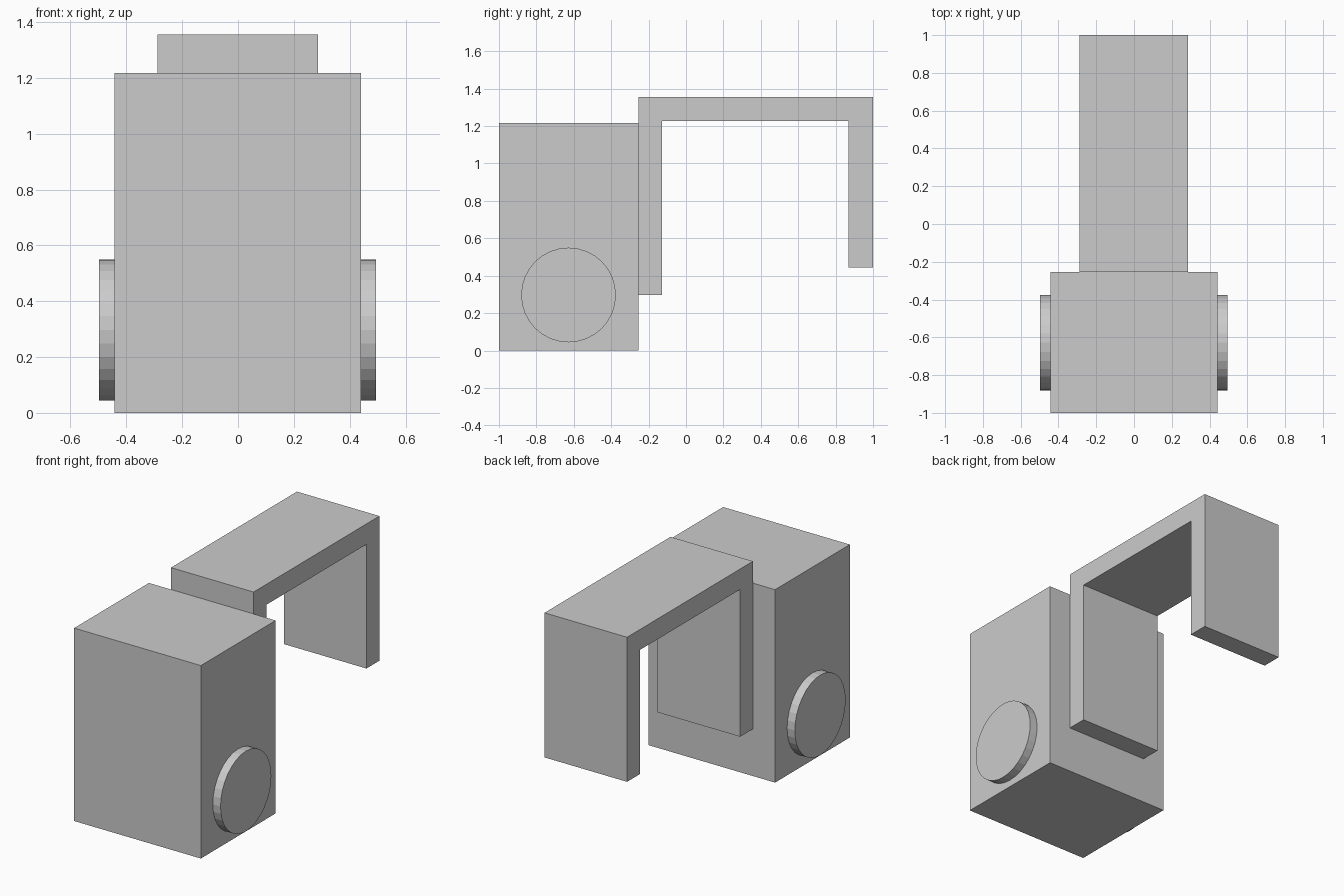
import bpy, bmesh
from math import pi

if "Cube" in bpy.data.objects:
    bpy.data.objects.remove(bpy.data.objects["Cube"])


def finish(name, bm):
    bmesh.ops.recalc_face_normals(bm, faces=bm.faces)
    mesh = bpy.data.meshes.new(name)
    bm.to_mesh(mesh)
    bm.free()
    obj = bpy.data.objects.new(name, mesh)
    bpy.context.collection.objects.link(obj)
    return obj


def extrude_profile(name, profile, x0, x1):
    """Extrude a side (y, z) outline across x."""
    bm = bmesh.new()
    face = bm.faces.new([bm.verts.new((x0, y, z)) for y, z in profile])
    out = bmesh.ops.extrude_face_region(bm, geom=[face])
    verts = [v for v in out["geom"] if isinstance(v, bmesh.types.BMVert)]
    bmesh.ops.translate(bm, verts=verts, vec=(x1 - x0, 0, 0))
    return finish(name, bm)


# Main block
extrude_profile("body", [(-1, 0), (-0.255, 0), (-0.255, 1.217), (-1, 1.217)],
                -0.443, 0.441)

# Hook-shaped arm: short inner leg, top bar and hanging outer leg
extrude_profile("arm", [(-0.255, 0.297), (-0.255, 1.355), (1, 1.355), (1, 0.443),
                        (0.87, 0.443), (0.87, 1.226), (-0.127, 1.226),
                        (-0.127, 0.297)], -0.289, 0.287)

# Round side discs, seated in the body
for name, x in (("left_disc", -0.467), ("right_disc", 0.465)):
    bpy.ops.mesh.primitive_cylinder_add(vertices=32, radius=0.253, depth=0.06,
                                        location=(x, -0.628, 0.297),
                                        rotation=(0, pi / 2, 0))
    bpy.context.object.name = name
